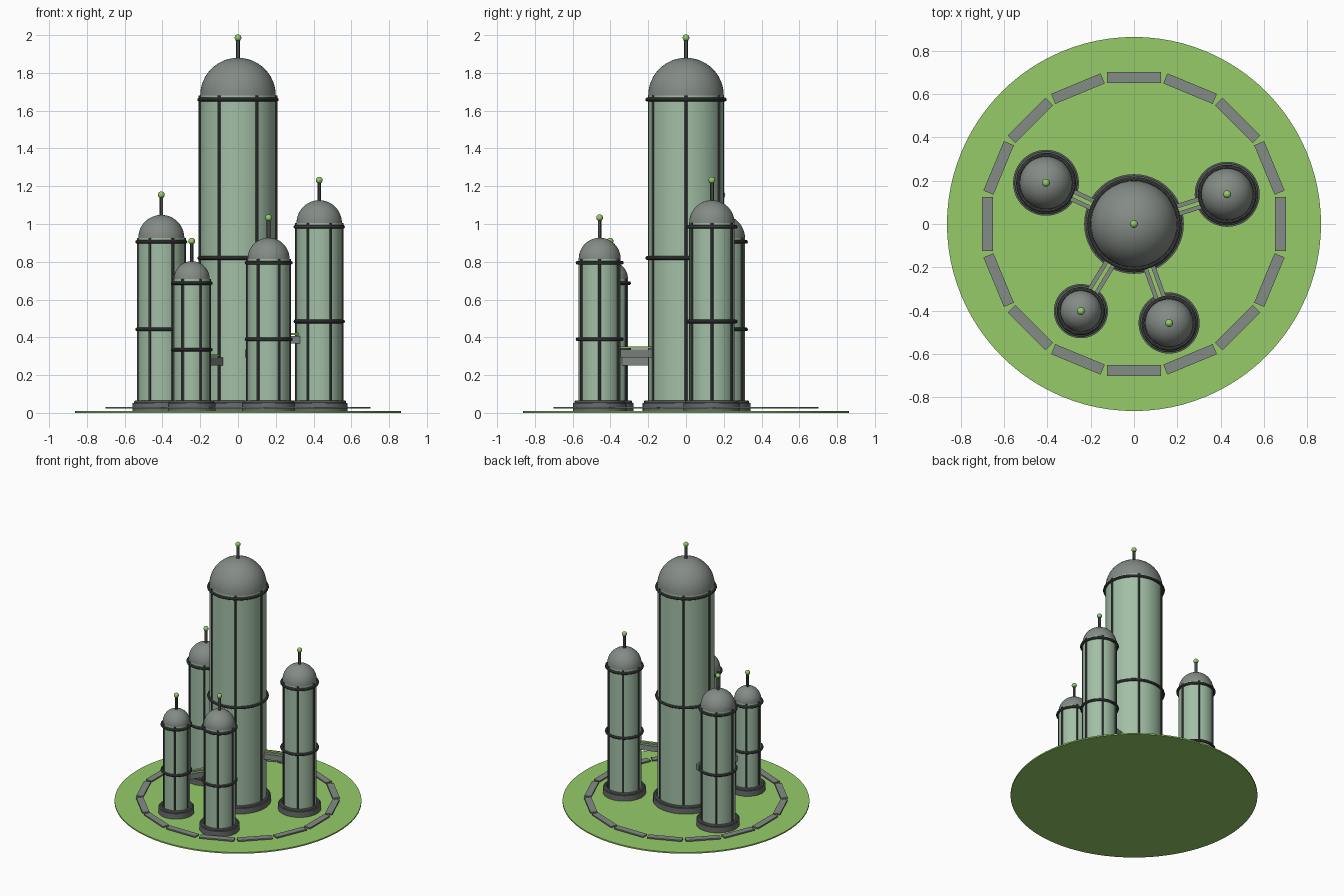
import bpy
from math import sin, cos, pi, atan2, hypot

cube = bpy.data.objects.get("Cube")
if cube:
    bpy.data.objects.remove(cube, do_unlink=True)


def material(name, rgb):
    m = bpy.data.materials.new(name)
    m.use_nodes = True
    color = (*rgb, 1)
    m.diffuse_color = color
    m.node_tree.nodes["Principled BSDF"].inputs["Base Color"].default_value = color
    return m


GRASS = material("bright green", (0.30, 0.60, 0.14))
GLASS = material("pale green glass", (0.36, 0.52, 0.38))
STONE = material("grey metal", (0.23, 0.26, 0.235))
PLINTH = material("base grey", (0.14, 0.155, 0.145))
TRIM = material("dark trim", (0.065, 0.075, 0.068))


def finish(name, mat, smooth=True):
    ob = bpy.context.object
    ob.name = name
    ob.data.materials.append(mat)
    if smooth:
        bpy.ops.object.shade_smooth_by_angle()
    return ob


def cylinder(name, mat, r, x, y, z0, z1, sides=48):
    bpy.ops.mesh.primitive_cylinder_add(
        vertices=sides, radius=r, depth=z1 - z0, location=(x, y, (z0 + z1) / 2))
    return finish(name, mat)


def ring(name, mat, r, minor, x, y, z):
    bpy.ops.mesh.primitive_torus_add(
        major_radius=r, minor_radius=minor, major_segments=48,
        minor_segments=10, location=(x, y, z))
    return finish(name, mat)


def box(name, mat, size, loc, angle):
    bpy.ops.mesh.primitive_cube_add(size=1, location=loc, rotation=(0, 0, angle))
    bpy.context.object.scale = size
    return finish(name, mat, smooth=False)


def dome(name, x, y, z, r):
    # Lathe a quarter-circle profile into a hemisphere
    n, rows = 48, 12
    verts = [(r * cos(j * pi / 2 / rows) * cos(i * 2 * pi / n),
              r * cos(j * pi / 2 / rows) * sin(i * 2 * pi / n),
              r * sin(j * pi / 2 / rows)) for j in range(rows) for i in range(n)]
    verts.append((0, 0, r))
    faces = [(j * n + i, j * n + (i + 1) % n, (j + 1) * n + (i + 1) % n, (j + 1) * n + i)
             for j in range(rows - 1) for i in range(n)]
    last = (rows - 1) * n
    faces += [(last + i, last + (i + 1) % n, rows * n) for i in range(n)]
    faces.append(tuple(reversed(range(n))))
    mesh = bpy.data.meshes.new(name)
    mesh.from_pydata(verts, [], faces)
    ob = bpy.data.objects.new(name, mesh)
    ob.location = (x, y, z)
    bpy.context.collection.objects.link(ob)
    bpy.ops.object.select_all(action='DESELECT')
    ob.select_set(True)
    bpy.context.view_layer.objects.active = ob
    return finish(name, STONE)


def tower(label, x, y, r, top, mid):
    # Body, dome and plinth
    cylinder(label + "_body", GLASS, r, x, y, 0.01, top)
    dome(label + "_dome", x, y, top, r)
    cylinder(label + "_plinth", PLINTH, r + 0.03, x, y, 0.01, 0.052)
    ring(label + "_plinth_ring", PLINTH, r + 0.012, 0.011, x, y, 0.056)
    # Horizontal bands
    ring(label + "_middle_band", TRIM, r + 0.006, 0.01, x, y, mid)
    ring(label + "_upper_band", TRIM, r + 0.006, 0.01, x, y, top - 0.021)
    # Vertical ribs
    for i in range(6):
        a = i * pi / 3
        cylinder(f"{label}_rib_{i + 1}", TRIM, 0.008,
                 x + r * cos(a), y + r * sin(a), 0.02, top, 8)
    # Antenna with beacon
    tip = top + r + 0.108
    cylinder(label + "_antenna", TRIM, 0.01, x, y, top + r - 0.01, tip, 12)
    bpy.ops.mesh.primitive_uv_sphere_add(
        segments=20, ring_count=12, radius=0.018, location=(x, y, tip - 0.002))
    finish(label + "_beacon", GRASS)


# Round ground plate
cylinder("ground_disc", GRASS, 0.863, 0, 0, 0, 0.01, 96)

# Ring of walkway slabs
for i in range(16):
    a = i * pi / 8
    box(f"walkway_slab_{i + 1}", STONE, (0.05, 0.247, 0.01),
        (0.676 * cos(a), 0.676 * sin(a), 0.027), a)

MAIN_R = 0.2
tower("main_tower", 0, 0, MAIN_R, 1.68, 0.82)

SIDE_TOWERS = [
    ("left_tower", 0.43, 0.137, 0.12, 1.006, 0.484),
    ("back_right_tower", -0.406, 0.19, 0.122, 0.926, 0.442),
    ("front_right_tower", -0.245, -0.402, 0.095, 0.708, 0.335),
    ("front_left_tower", 0.162, -0.457, 0.111, 0.816, 0.39),
]
for label, x, y, r, top, mid in SIDE_TOWERS:
    tower(label, x, y, r, top, mid)
    # Bridge to the main tower, with a light strip above the deck
    dist, a = hypot(x, y), atan2(y, x)
    start, end = MAIN_R - 0.02, dist - r + 0.02
    c, z = (start + end) / 2, top * 0.385
    box(label + "_bridge", STONE, (end - start, 0.056, 0.042),
        (c * cos(a), c * sin(a), z), a)
    box(label + "_bridge_strip", GRASS, (end - start, 0.02, 0.01),
        (c * cos(a), c * sin(a), z + 0.031), a)
